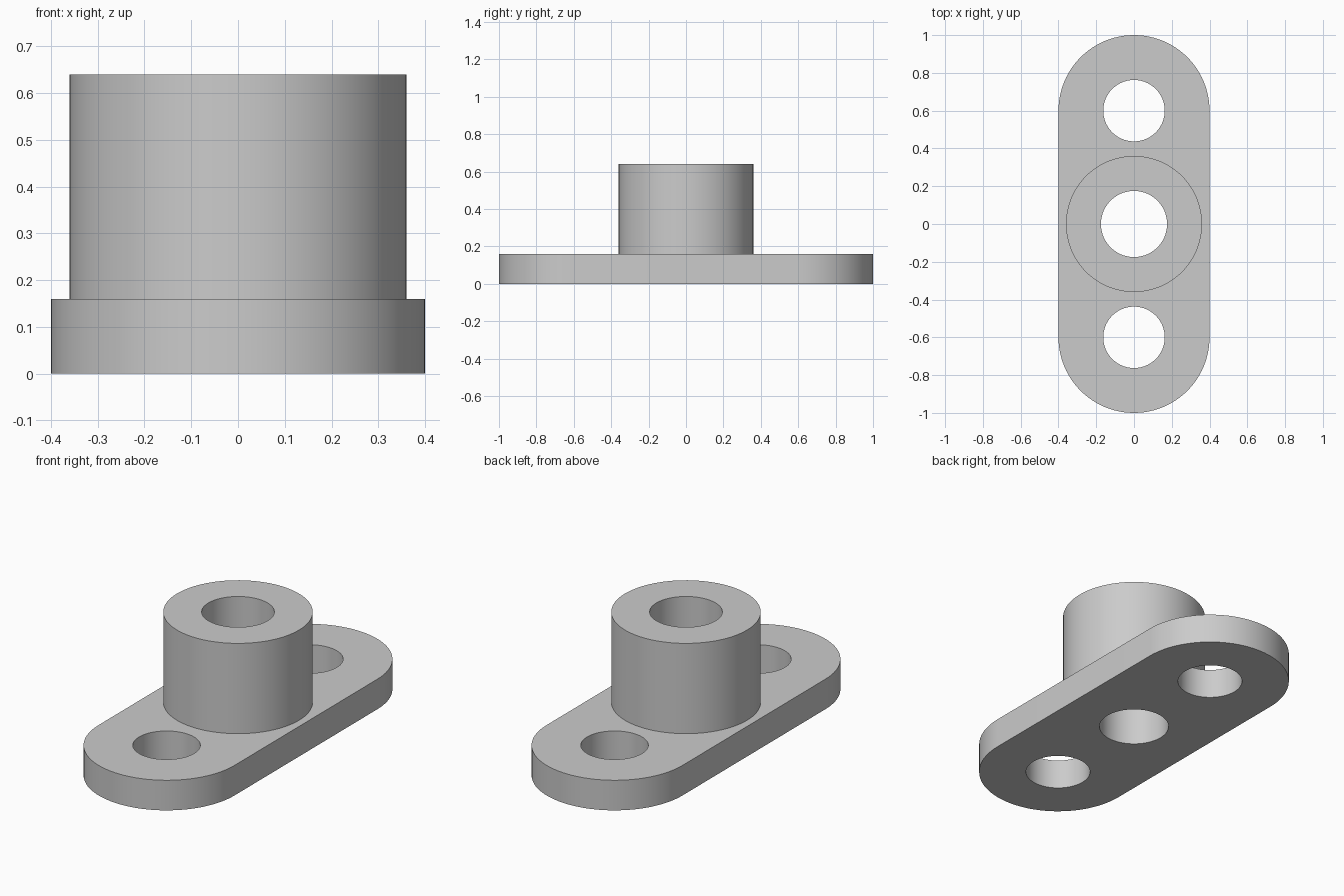
import bpy
import bmesh
from math import sin, cos, pi, radians

cube = bpy.data.objects.get("Cube")
if cube:
    bpy.data.objects.remove(cube, do_unlink=True)

SEGMENTS = 96
PLATE_TOP, BOSS_TOP = 0.16, 0.64
END_RADIUS, END_OFFSET = 0.4, 0.6
HOLE_RADIUS, BORE_RADIUS, BOSS_RADIUS = 0.1625, 0.175, 0.36

# Material
grey = bpy.data.materials.new("plain grey")
grey.use_nodes = True
colour = (0.6, 0.6, 0.6, 1.0)
grey.diffuse_color = colour
grey.node_tree.nodes["Principled BSDF"].inputs["Base Color"].default_value = colour

bm = bmesh.new()


def circle(radius, y=0.0):
    """Outline points of a circle centred on the long axis."""
    steps = [2 * pi * i / SEGMENTS for i in range(SEGMENTS)]
    return [(radius * cos(a), y + radius * sin(a)) for a in steps]


def slot(radius, offset):
    """Outline points of a stadium with round front and back ends."""
    half = SEGMENTS // 2
    points = []
    for start, y in ((0, offset), (pi, -offset)):
        for i in range(half + 1):
            a = start + pi * i / half
            points.append((radius * cos(a), y + radius * sin(a)))
    return points


def ring(points, z):
    """Closed loop of edges at one height."""
    verts = [bm.verts.new((x, y, z)) for x, y in points]
    return [bm.edges.new((v, verts[i - 1])) for i, v in enumerate(verts)]


def wall(points, low, high):
    """Upright wall, returned as its bottom and top edge loops."""
    bottom, top = ring(points, low), ring(points, high)
    for a, b in zip(bottom, top):
        bm.faces.new((a.verts[1], a.verts[0], b.verts[0], b.verts[1]))
    return bottom, top


def cap(*loops):
    """Flat face between an outline and the holes inside it."""
    edges = [e for loop in loops for e in loop]
    bmesh.ops.triangle_fill(bm, edges=edges, use_beauty=True)


# Plate rim, two bolt holes, raised boss and through bore
rim_low, rim_high = wall(slot(END_RADIUS, END_OFFSET), 0, PLATE_TOP)
front_low, front_high = wall(circle(HOLE_RADIUS, -END_OFFSET), 0, PLATE_TOP)
back_low, back_high = wall(circle(HOLE_RADIUS, END_OFFSET), 0, PLATE_TOP)
boss_low, boss_high = wall(circle(BOSS_RADIUS), PLATE_TOP, BOSS_TOP)
bore_low, bore_high = wall(circle(BORE_RADIUS), 0, BOSS_TOP)

# Underside, plate top and boss top
cap(rim_low, front_low, back_low, bore_low)
cap(rim_high, front_high, back_high, boss_low)
cap(boss_high, bore_high)

bmesh.ops.recalc_face_normals(bm, faces=bm.faces[:])
mesh = bpy.data.meshes.new("flange_with_boss")
bm.to_mesh(mesh)
bm.free()
mesh.materials.append(grey)
flange = bpy.data.objects.new("flange_with_boss", mesh)
bpy.context.collection.objects.link(flange)

# Smooth round walls, sharp rims
bpy.ops.object.select_all(action="DESELECT")
flange.select_set(True)
bpy.context.view_layer.objects.active = flange
bpy.ops.object.shade_smooth_by_angle(angle=radians(30))
